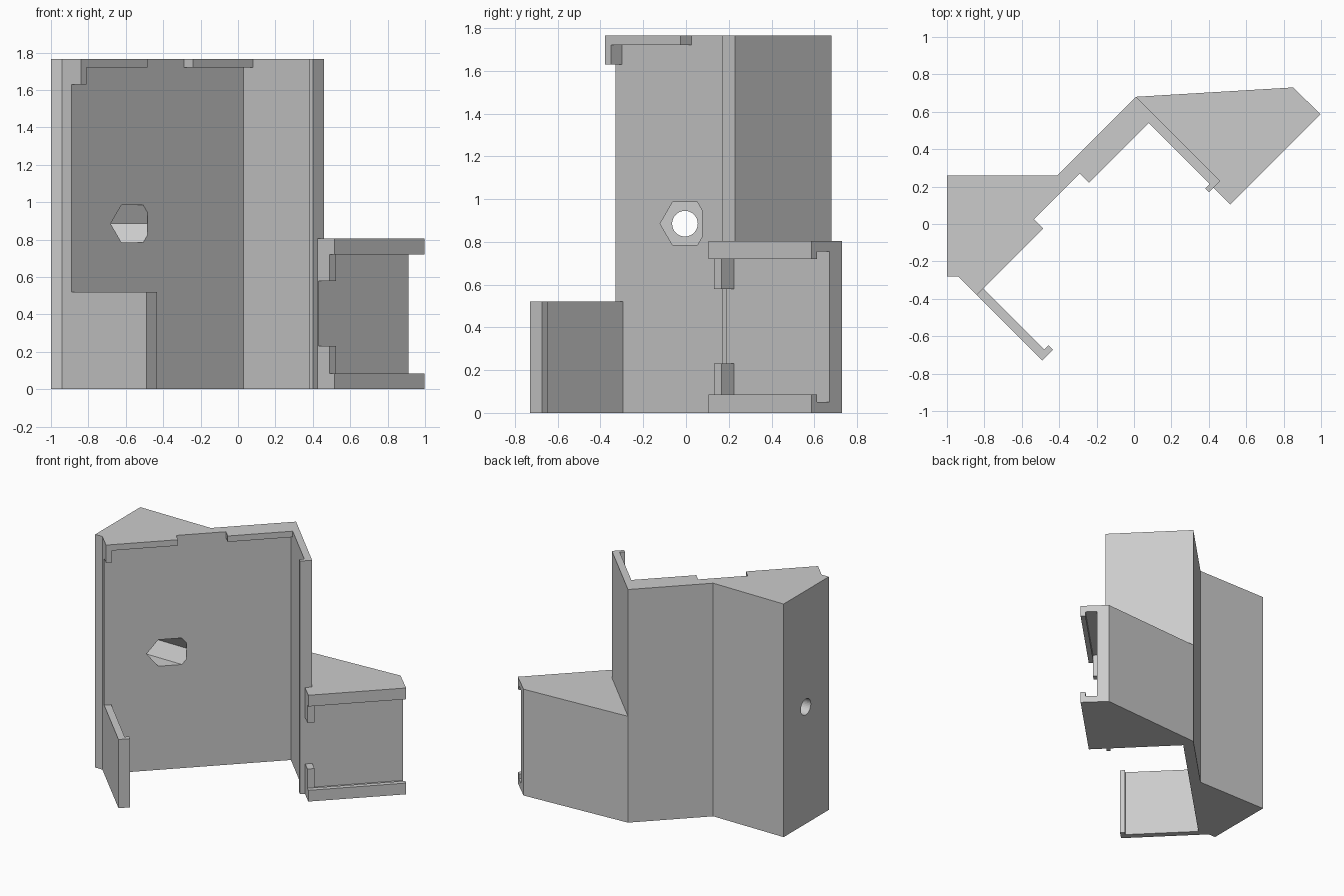
import bpy
import bmesh
import math
from mathutils import Matrix, Vector

old = bpy.data.objects.get("Cube")
if old:
    bpy.data.objects.remove(old, do_unlink=True)

grey = bpy.data.materials.new("light_grey")
grey.use_nodes = True
grey.diffuse_color = (0.6, 0.6, 0.6, 1)
grey.node_tree.nodes["Principled BSDF"].inputs["Base Color"].default_value = (0.6, 0.6, 0.6, 1)


def finish(name, bm):
    bmesh.ops.recalc_face_normals(bm, faces=bm.faces)
    mesh = bpy.data.meshes.new(name)
    bm.to_mesh(mesh)
    bm.free()
    mesh.materials.append(grey)
    ob = bpy.data.objects.new(name, mesh)
    bpy.context.collection.objects.link(ob)
    return ob


def prism(name, outline, z0, z1):
    """Extrude a plan outline given on the diagonal axes s = x + y, d = y - x."""
    bm = bmesh.new()
    verts = [bm.verts.new(((s - d) / 2, (s + d) / 2, z0)) for s, d in outline]
    face = bm.faces.new(verts)
    out = bmesh.ops.extrude_face_region(bm, geom=[face])
    top = [v for v in out["geom"] if isinstance(v, bmesh.types.BMVert)]
    bmesh.ops.translate(bm, verts=top, vec=(0, 0, z1 - z0))
    return finish(name, bm)


def box(name, s0, s1, d0, d1, z0, z1):
    return prism(name, [(s0, d0), (s1, d0), (s1, d1), (s0, d1)], z0, z1)


def rod(name, sides, radius, x0, x1, y, z):
    """Cylinder along x, with a corner pointing along y."""
    bm = bmesh.new()
    turn = Matrix.Rotation(math.pi / 2, 4, "Y") @ Matrix.Rotation(math.pi / 2, 4, "Z")
    bmesh.ops.create_cone(bm, cap_ends=True, segments=sides, radius1=radius,
                          radius2=radius, depth=x1 - x0,
                          matrix=Matrix.Translation(Vector(((x0 + x1) / 2, y, z))) @ turn)
    # make sure a corner lies on the y axis line
    if not any(abs(v.co.z - z) < 1e-4 for v in bm.verts):
        bmesh.ops.rotate(bm, verts=bm.verts, cent=(0, y, z),
                         matrix=Matrix.Rotation(math.pi / sides, 3, "X"))
    return finish(name, bm)


def boolean(ob, other, operation="DIFFERENCE"):
    mod = ob.modifiers.new("boolean", "BOOLEAN")
    mod.operation = operation
    mod.solver = "EXACT"
    mod.object = other
    bpy.context.view_layer.objects.active = ob
    bpy.ops.object.modifier_apply(modifier=mod.name)
    bpy.data.objects.remove(other, do_unlink=True)


HEIGHT = 1.765
BLOCK = 0.805

# Tall body with its right-hand arm and small hook
body = prism("main_wall", [
    (-1.22, 0.56), (-1.22, 0.66), (-1.28, 0.72), (-0.74, 1.26), (-0.15, 0.67),
    (0.69, 0.67), (0.69, -0.23), (0.57, -0.23), (0.57, -0.19), (0.62, -0.19),
    (0.62, 0.56)], 0, HEIGHT)

# Nut pocket and screw hole
boolean(body, rod("pocket_cutter", 6, 0.116, -0.8, -0.485, -0.005, 0.885))
boolean(body, rod("hole_cutter", 32, 0.06, -1.1, -0.7, -0.005, 0.885))

# Rim along the top of the wall, with a gap and a drop at the outer end
box("top_rim_outer", -1.22, -0.51, 0.46, 0.56, 1.72, HEIGHT)
box("top_rim_inner", -0.02, 0.62, 0.46, 0.56, 1.72, HEIGHT)
box("top_rim_drop", -1.22, -1.16, 0.46, 0.56, 1.63, 1.72)

# Low arm with hooked end
prism("low_arm", [(-1.22, 0.56), (-1.22, -0.24), (-1.105, -0.24),
                  (-1.105, -0.19), (-1.15, -0.19), (-1.15, 0.56)], 0, 0.52)

# Side block with an undercut channel
block = prism("side_block", [(0.69, 0.67), (0.69, -0.2), (0.62, -0.2),
                             (0.62, -0.41), (1.585, -0.41), (1.58, -0.12)], 0, BLOCK)
boolean(block, box("mouth_cutter", 0.5, 1.7, -0.5, -0.3, 0.085, 0.72))
boolean(block, box("groove_cutter", 0.5, 1.7, -0.36, -0.24, 0.05, 0.755))

# Stop tabs at the closed end of the channel
box("upper_tab", 0.62, 0.69, -0.36, -0.235, 0.58, 0.76)
box("lower_tab", 0.62, 0.69, -0.36, -0.235, 0.045, 0.23)
